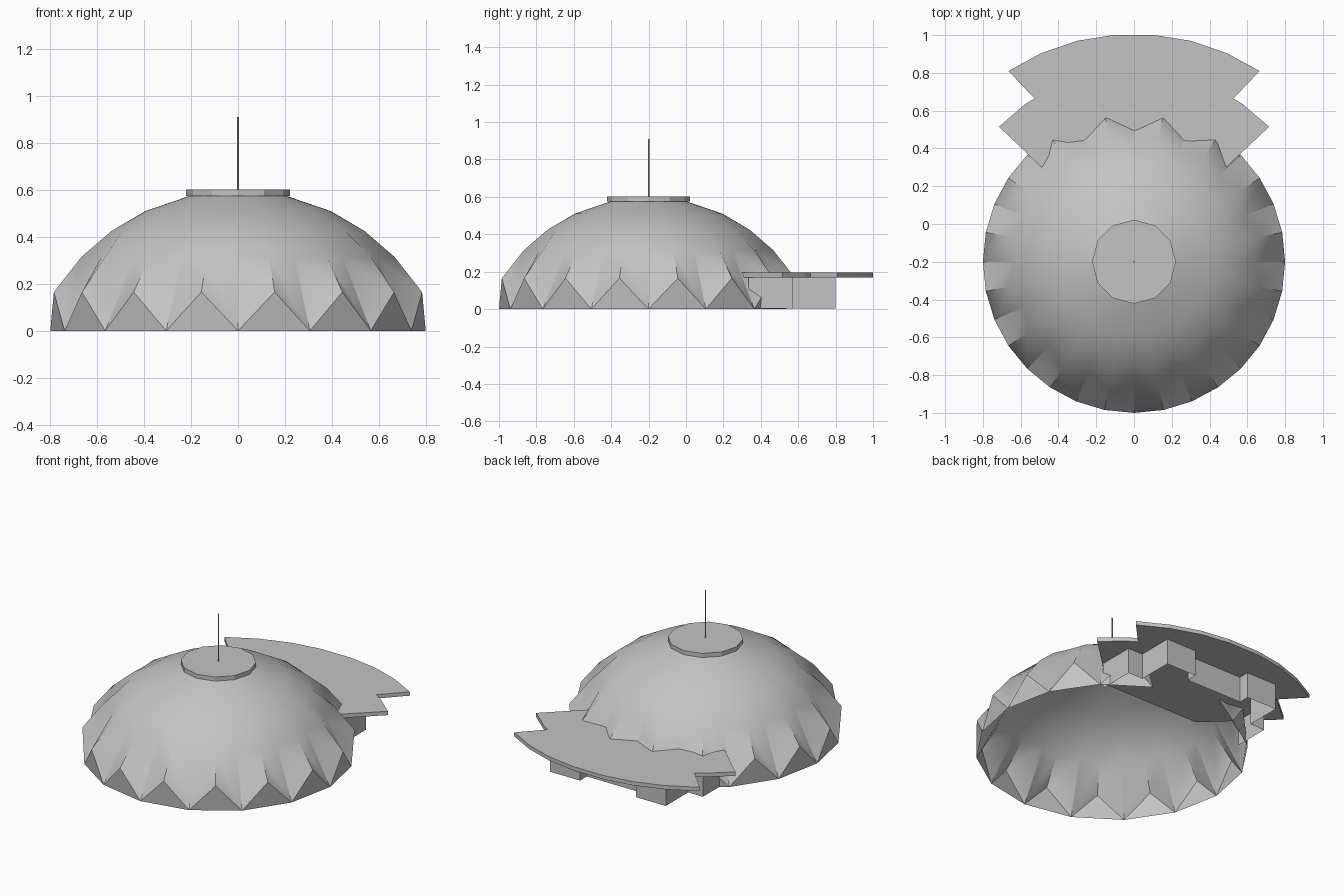
import bpy, bmesh, math

if "Cube" in bpy.data.objects:
    bpy.data.objects.remove(bpy.data.objects["Cube"], do_unlink=True)

grey = bpy.data.materials.new("plain grey")
grey.use_nodes = True
grey.diffuse_color = (0.55, 0.55, 0.55, 1)
grey.node_tree.nodes["Principled BSDF"].inputs["Base Color"].default_value = grey.diffuse_color

CENTRE_Y = -0.2
PLEATS = 16
SLAB_LOW, SLAB_TOP = 0.17, 0.195


def finish(name, bm):
    mesh = bpy.data.meshes.new(name)
    bm.to_mesh(mesh)
    bm.free()
    mesh.materials.append(grey)
    obj = bpy.data.objects.new(name, mesh)
    bpy.context.collection.objects.link(obj)
    return obj


def mirrored(half):
    """Close a right-half outline with its mirror image."""
    return half + [(-x, y) for x, y in reversed(half)]


def cylinder(name, radius, low, high, sides):
    bm = bmesh.new()
    ring = [(radius * math.sin(math.tau * i / sides),
             CENTRE_Y + radius * math.cos(math.tau * i / sides)) for i in range(sides)]
    extrude_outline(bm, ring, low, high)
    return finish(name, bm)


def extrude_outline(bm, outline, low, high):
    face = bm.faces.new([bm.verts.new((x, y, low)) for x, y in outline])
    up = bmesh.ops.extrude_face_region(bm, geom=[face], use_keep_orig=True)
    for v in up["geom"]:
        if isinstance(v, bmesh.types.BMVert):
            v.co.z = high
    bmesh.ops.recalc_face_normals(bm, faces=bm.faces)


# Pleated dome: alternating valley and ridge profiles (radius, height)
valley = [(0.8, 0), (0.63, 0.315), (0.535, 0.425), (0.395, 0.51), (0.2, 0.577)]
ridge = [(0.8, 0.165), (0.68, 0.315), (0.55, 0.425), (0.4, 0.51), (0.2, 0.577)]
bm = bmesh.new()
columns = []
for i in range(2 * PLEATS):
    a = math.pi * i / PLEATS
    columns.append([bm.verts.new((r * math.sin(a), CENTRE_Y + r * math.cos(a), z))
                    for r, z in (ridge if i % 2 else valley)])
doorway = []
for i, col in enumerate(columns):
    nxt = columns[(i + 1) % len(columns)]
    faces = [bm.faces.new((col[k], col[k + 1], nxt[k + 1], nxt[k]))
             for k in range(len(col) - 1)]
    if i % 2:
        # Triangular foot between neighbouring valleys
        faces.append(bm.faces.new((columns[i - 1][0], col[0], nxt[0])))
    if i in (0, 1, 2 * PLEATS - 2, 2 * PLEATS - 1):
        doorway += faces
# Open the doorway at the back, below the canopy
geom = doorway + list({e for f in doorway for e in f.edges}) + list({v for f in doorway for v in f.verts})
bmesh.ops.bisect_plane(bm, geom=geom, plane_co=(0, 0, SLAB_LOW), plane_no=(0, 0, 1))
door_half = 0.8 * math.sin(math.tau / PLEATS) + 0.005
cut = []
for f in bm.faces:
    c = f.calc_center_median()
    if (c.y > 0.2 and max(v.co.z for v in f.verts) < SLAB_LOW + 0.001
            and all(abs(v.co.x) < door_half for v in f.verts)):
        cut.append(f)
bmesh.ops.delete(bm, geom=cut, context='FACES')
bmesh.ops.recalc_face_normals(bm, faces=bm.faces)
dome = finish("pleated_dome", bm)
bpy.ops.object.select_all(action='DESELECT')
dome.select_set(True)
bpy.context.view_layer.objects.active = dome
bpy.ops.object.shade_smooth_by_angle(angle=math.radians(30))

# Cap disc and mast
cylinder("top_cap", 0.222, 0.575, 0.602, 12)
cylinder("mast", 0.004, 0.6, 0.91, 8)

# Entrance canopy slab with notched sides
bm = bmesh.new()
extrude_outline(bm, mirrored([(0.11, 1), (0.3, 0.97), (0.49, 0.905), (0.665, 0.81),
                              (0.527, 0.665), (0.575, 0.635), (0.715, 0.515),
                              (0.34, 0.16)]), SLAB_LOW, SLAB_TOP)
finish("canopy_slab", bm)

# Thin stepped entrance wall under the canopy
path = mirrored([(0.52, 0.335), (0.52, 0.57), (0.415, 0.57), (0.415, 0.8),
                 (0.2, 0.8), (0.2, 0.73)])
bm = bmesh.new()
low = [bm.verts.new((x, y, 0.003)) for x, y in path]
high = [bm.verts.new((x, y, SLAB_LOW)) for x, y in path]
for i in range(len(path) - 1):
    bm.faces.new((low[i + 1], low[i], high[i], high[i + 1]))
finish("entrance_wall", bm)
